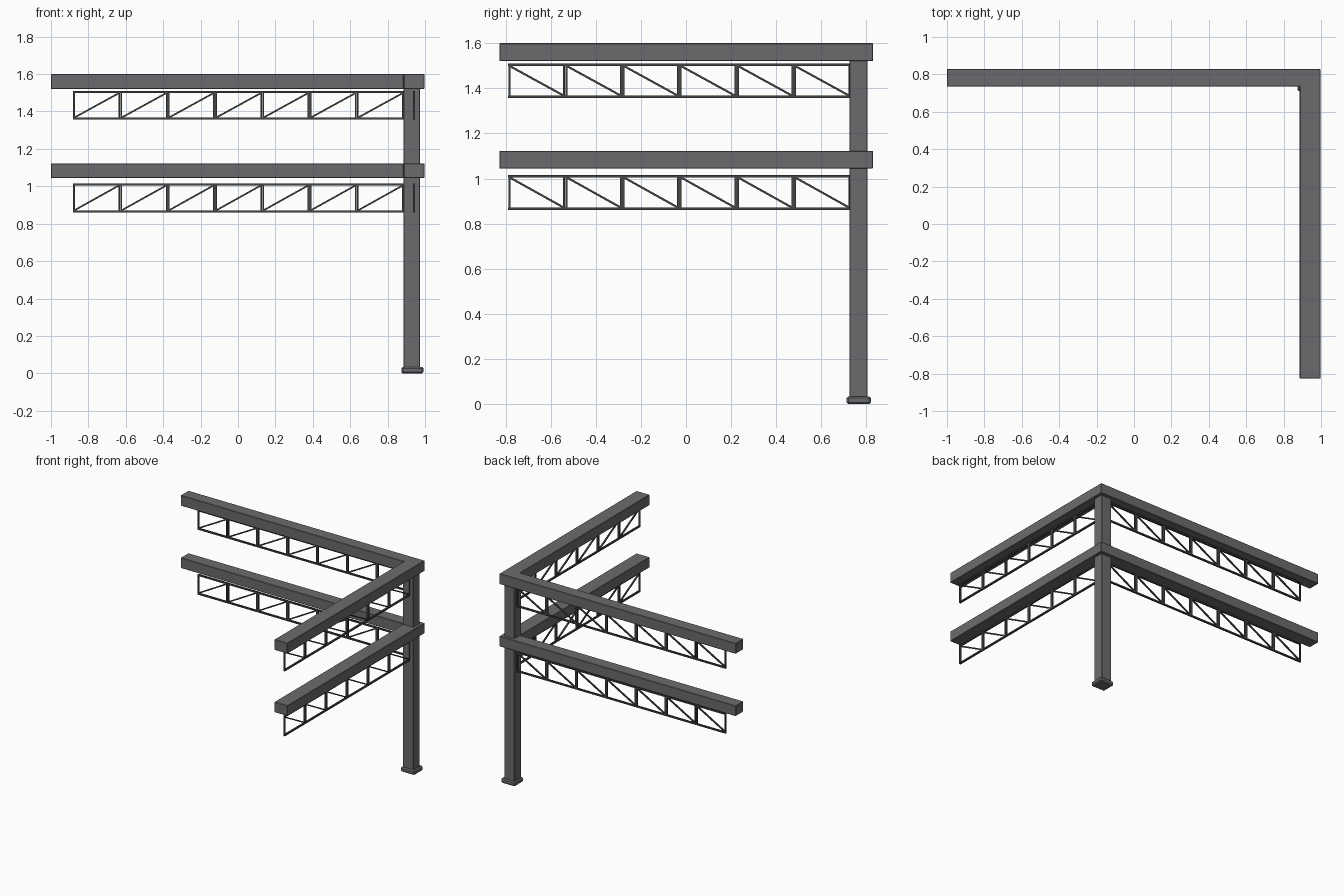
import bpy, bmesh, math
from mathutils import Vector, Matrix

if "Cube" in bpy.data.objects:
    bpy.data.objects.remove(bpy.data.objects["Cube"])


def material(name, rgb):
    m = bpy.data.materials.new(name)
    m.diffuse_color = (*rgb, 1)
    m.use_nodes = True
    m.node_tree.nodes["Principled BSDF"].inputs["Base Color"].default_value = m.diffuse_color
    return m


STEEL = material("steel grey", (0.145, 0.148, 0.158))
DARK = material("dark steel", (0.058, 0.058, 0.06))


def finish(bm, name, mat, bevel=0):
    bmesh.ops.recalc_face_normals(bm, faces=bm.faces)
    if bevel:
        bmesh.ops.bevel(bm, geom=bm.edges[:], offset=bevel, segments=1, affect='EDGES')
    me = bpy.data.meshes.new(name)
    bm.to_mesh(me)
    bm.free()
    me.materials.append(mat)
    ob = bpy.data.objects.new(name, me)
    bpy.context.collection.objects.link(ob)
    return ob


def prism(name, outline, z0, z1, mat, bevel):
    bm = bmesh.new()
    face = bm.faces.new([bm.verts.new((x, y, z0)) for x, y in outline])
    ext = bmesh.ops.extrude_face_region(bm, geom=[face])
    top = [v for v in ext["geom"] if isinstance(v, bmesh.types.BMVert)]
    bmesh.ops.translate(bm, verts=top, vec=(0, 0, z1 - z0))
    return finish(bm, name, mat, bevel)


def rect(x0, x1, y0, y1):
    return [(x0, y0), (x1, y0), (x1, y1), (x0, y1)]


def bar(bm, a, b, side, w, h):
    """Square bar from a to b; w along the side axis, h in the truss plane."""
    a, b, side = Vector(a), Vector(b), Vector(side)
    d = (b - a).normalized()
    up = d.cross(side)
    m = Matrix((d * (b - a).length, side * w, up * h)).transposed().to_4x4()
    bmesh.ops.create_cube(bm, size=1, matrix=Matrix.Translation((a + b) / 2) @ m)


def truss(name, origin, direction, length, bays, z0, z1):
    """Row of braced frames; diagonals rise in the given direction."""
    o, d = Vector(origin), Vector(direction)
    side = Vector((0, 0, 1)).cross(d)
    t = 0.011
    bm = bmesh.new()

    def p(s, z):
        return o + d * s + Vector((0, 0, z))

    # chords
    for z in (z0 + t / 2, z1 - t / 2):
        bar(bm, p(0, z), p(length, z), side, 0.013, t)
    step = length / bays
    for i in range(bays):
        s0, s1 = i * step, (i + 1) * step
        # each bay has its own pair of posts and one diagonal
        for s in (s0 + 0.0052, s1 - 0.0052):
            bar(bm, p(s, z0 + t), p(s, z1 - t), side, 0.012, 0.0095)
        bar(bm, p(s0 + 0.008, z0 + t), p(s1 - 0.008, z1 - t), side, 0.01, 0.009)
    return finish(bm, name, DARK)


# corner post and its chamfered foot
prism("corner_post", rect(0.885, 0.974, 0.725, 0.805), 0.02, 1.55, STEEL, 0.003)
prism("post_foot", rect(0.873, 0.992, 0.712, 0.82), 0, 0.035, STEEL, 0.008)

# L-shaped beams with trusses hung beneath
corner = [(-1, 0.735), (0.886, 0.735), (0.886, -0.827), (0.997, -0.827),
          (0.997, 0.829), (-1, 0.829)]
levels = {"upper": (1.52, 1.6, 1.357, 1.509), "lower": (1.044, 1.123, 0.861, 1.015)}
for level, (b0, b1, t0, t1) in levels.items():
    prism(level + "_beam", corner, b0, b1, STEEL, 0.003)
    truss(level + "_back_truss", (-0.882, 0.775, 0), (1, 0, 0), 1.77, 7, t0, t1)
    truss(level + "_side_truss", (0.941, 0.73, 0), (0, -1, 0), 1.518, 6, t0, t1)
